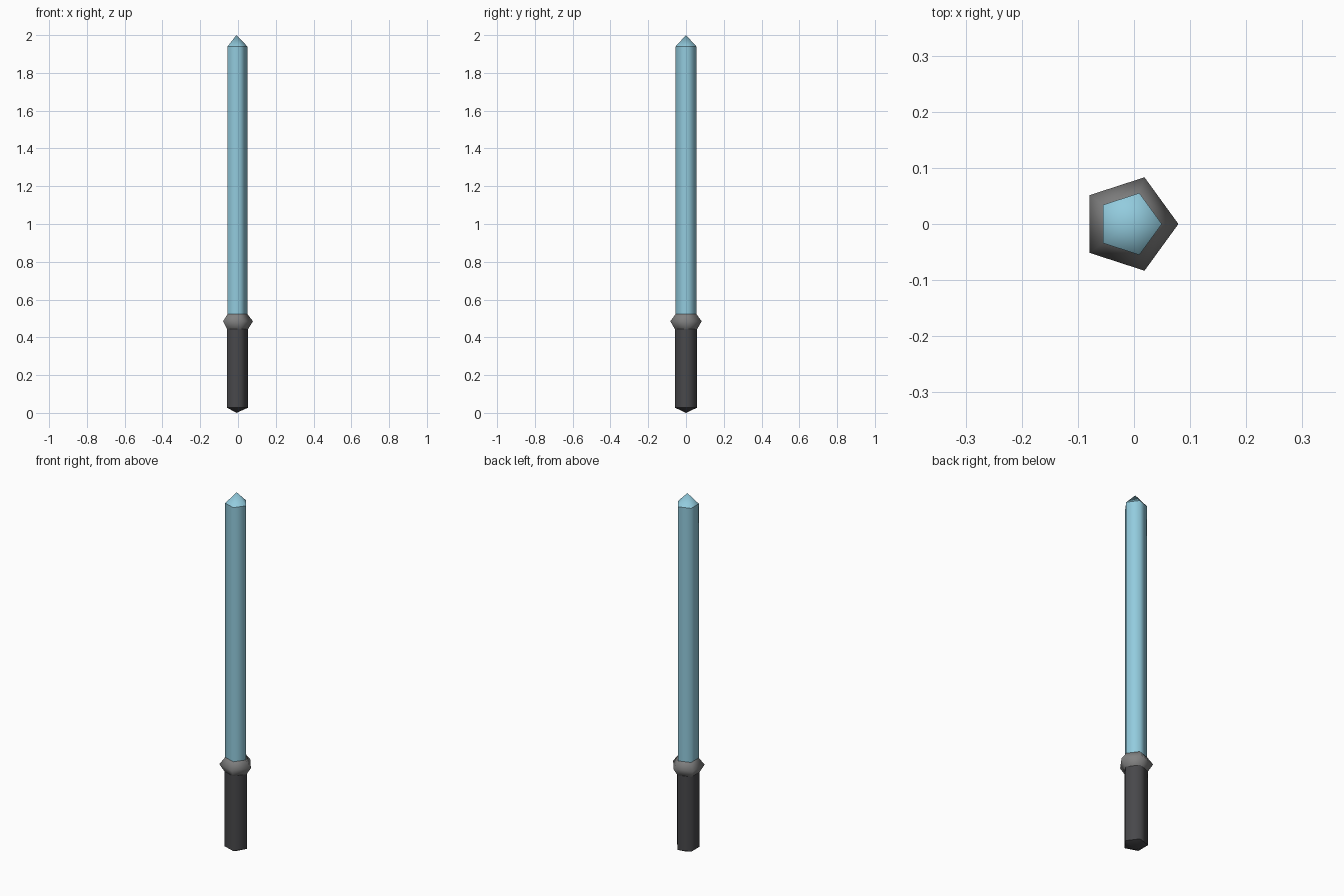
import bpy, bmesh, math

if "Cube" in bpy.data.objects:
    bpy.data.objects.remove(bpy.data.objects["Cube"])

SIDES = 5
# a pentagon's bounding box is lopsided, so shift its axis to centre the model
CX = -0.0875 * (1 - math.cos(math.pi / SIDES)) / 2


def material(name, rgb):
    m = bpy.data.materials.new(name)
    m.diffuse_color = (*rgb, 1)
    m.use_nodes = True
    m.node_tree.nodes["Principled BSDF"].inputs["Base Color"].default_value = m.diffuse_color
    return m


def turned(name, profile, mat, sharp=()):
    """Five-sided solid from (radius, z) pairs; radius 0 makes a point.
    Rings at heights listed in sharp get hard edges."""
    bm = bmesh.new()
    rings = []
    for r, z in profile:
        n = SIDES if r > 0 else 1
        rings.append([bm.verts.new((CX + r * math.cos(2 * math.pi * i / SIDES),
                                    r * math.sin(2 * math.pi * i / SIDES), z))
                      for i in range(n)])
    for a, b in zip(rings, rings[1:]):
        for i in range(SIDES):
            j = (i + 1) % SIDES
            loop = [a[i % len(a)], a[j % len(a)], b[j % len(b)], b[i % len(b)]]
            bm.faces.new(list(dict.fromkeys(loop)))
    bmesh.ops.recalc_face_normals(bm, faces=bm.faces)
    for f in bm.faces:
        f.smooth = True
    for e in bm.edges:
        z0, z1 = (v.co.z for v in e.verts)
        if abs(z0 - z1) < 1e-5 and any(abs(z0 - s) < 1e-4 for s in sharp):
            e.smooth = False
    me = bpy.data.meshes.new(name)
    bm.to_mesh(me)
    bm.free()
    me.materials.append(mat)
    ob = bpy.data.objects.new(name, me)
    bpy.context.collection.objects.link(ob)
    return ob


blue = material("pale blue", (0.29, 0.60, 0.73))
grey = material("mid grey", (0.22, 0.22, 0.22))
dark = material("charcoal", (0.065, 0.065, 0.07))

# grip with a shallow pointed base
turned("grip", [(0, 0), (0.0625, 0.028), (0.0625, 0.445)], dark, sharp=(0.028,))
# flared collar
turned("collar", [(0.0625, 0.445), (0.0875, 0.485), (0.058, 0.523)], grey)
# long blade with a pointed tip
turned("blade", [(0.058, 0.523), (0.058, 1.94), (0, 2.0)], blue, sharp=(1.94,))
